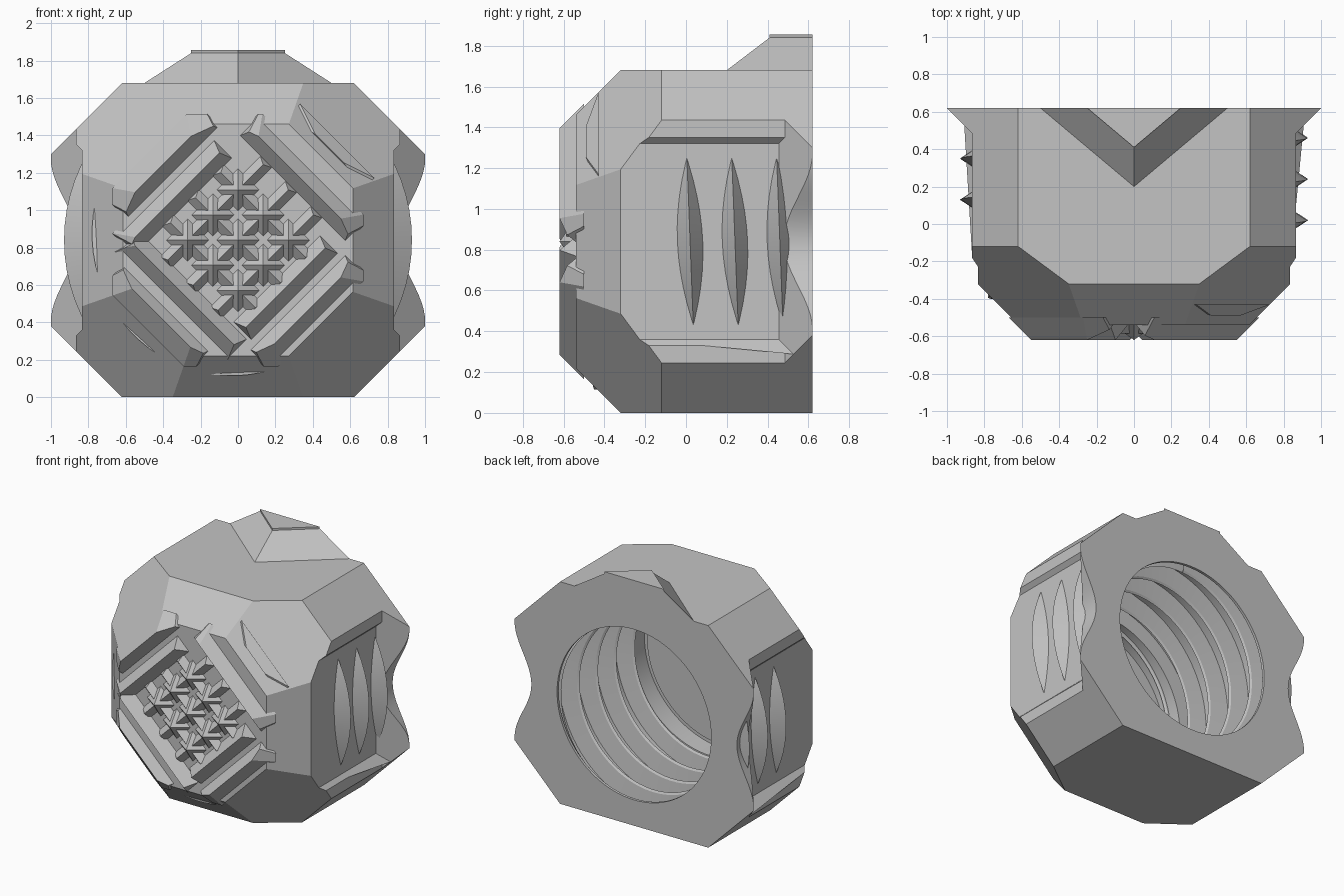
import bpy, bmesh, math
from mathutils import Vector, Matrix

if "Cube" in bpy.data.objects:
    bpy.data.objects.remove(bpy.data.objects["Cube"])

MID = 0.84            # height of the bore axis
grey = bpy.data.materials.new("matte_grey")
grey.use_nodes = True
grey.diffuse_color = (0.55, 0.55, 0.55, 1)
grey.node_tree.nodes["Principled BSDF"].inputs["Base Color"].default_value = (0.55, 0.55, 0.55, 1)

# Planes of the long bevels and the front bevels
planes = []
for sx in (-1, 1):
    planes += [((sx, -1, 0), 1.155), ((0, -1, sx), 1.16)]
    for sz in (-1, 1):
        planes += [((sx, 0, sz), 1.46), ((0.74 * sx, -1, 0.74 * sz), 1.2)]


def slice_to_bevels(bm, slack=0.0):
    for normal, offset in planes:
        n = Vector(normal)
        point = n * ((offset + slack) / n.length_squared) + Vector((0, 0, MID))
        out = bmesh.ops.bisect_plane(bm, geom=bm.verts[:] + bm.edges[:] + bm.faces[:],
                                     plane_co=point, plane_no=n, clear_outer=True)
        rim = [e for e in out["geom_cut"] if isinstance(e, bmesh.types.BMEdge)]
        if rim:
            bmesh.ops.holes_fill(bm, edges=rim)


def finish(bm, name):
    mesh = bpy.data.meshes.new(name)
    bmesh.ops.recalc_face_normals(bm, faces=bm.faces)
    bm.to_mesh(mesh)
    bm.free()
    mesh.materials.append(grey)
    ob = bpy.data.objects.new(name, mesh)
    bpy.context.collection.objects.link(ob)
    return ob


def hull(name, points, trimmed=False):
    bm = bmesh.new()
    verts = [bm.verts.new(p) for p in points]
    out = bmesh.ops.convex_hull(bm, input=verts)
    bmesh.ops.delete(bm, geom=out["geom_interior"], context="VERTS")
    bmesh.ops.dissolve_limit(bm, angle_limit=0.01, verts=bm.verts, edges=bm.edges)
    if trimmed:
        slice_to_bevels(bm, 0.015)
    return finish(bm, name)


def select(ob):
    bpy.ops.object.select_all(action="DESELECT")
    ob.select_set(True)
    bpy.context.view_layer.objects.active = ob


def cut(ob, cutter):
    mod = ob.modifiers.new("cut", "BOOLEAN")
    mod.operation, mod.solver, mod.object = "DIFFERENCE", "EXACT", cutter
    select(ob)
    bpy.ops.object.modifier_apply(modifier=mod.name)
    bpy.data.objects.remove(cutter)


def prism_along_y(name, outline, y0, y1):
    bm = bmesh.new()
    face = bm.faces.new([bm.verts.new((x, y0, MID + h)) for x, h in outline])
    out = bmesh.ops.extrude_face_region(bm, geom=[face])
    moved = [v for v in out["geom"] if isinstance(v, bmesh.types.BMVert)]
    bmesh.ops.translate(bm, verts=moved, vec=(0, y1 - y0, 0))
    return finish(bm, name)


def bore_cutter(radius, y0, y1):
    angles = [math.tau * i / 96 for i in range(96)]
    return prism_along_y("bore_cutter", [(radius * math.cos(a), radius * math.sin(a)) for a in angles], y0, y1)


# Body: a block sliced by the bevels
bm = bmesh.new()
bmesh.ops.create_cube(bm, size=1, matrix=Matrix.Translation((0, 0.04, MID)) @ Matrix.Diagonal((2, 1.16, 1.68, 1)))
slice_to_bevels(bm)
body = finish(bm, "body")

# Side panels: flared rear corners, sunken panel and a smoothly scooped rear edge
for s in (-1, 1):
    waist = [(0.865, -1), (0.865, 0.485), (1.2, 0.82), (1.2, -1)]
    cut(body, hull("waist_cutter", [(s * x, y, z) for x, y in waist for z in (-0.5, 2.2)]))
    panel = [(0.835, 0.48), (1.0, 0.645)]
    cut(body, hull("panel_cutter", [(s * x, y, MID + k * h) for x, h in panel
                                    for k in (-1, 1) for y in (-1, 0.455 + x - 0.835)]))
    scoop = [(s * 1.1, -0.44), (s * 1.1, 0.44)]
    for i in range(25):
        t = 1 - i / 12
        scoop.append((s * (1.001 - 0.141 * math.cos(t * math.pi / 2) ** 2), 0.44 * t))
    cut(body, prism_along_y("scoop_cutter", scoop, 0.3, 0.9))

# Bore: deep end, wide hollow for the thread, narrower rear mouth
cut(body, bore_cutter(0.67, -0.47, 0))
cut(body, bore_cutter(0.8, -0.31, 0.6))
cut(body, bore_cutter(0.645, 0.4, 0.8))

# Helical thread sheet, whose crests show through the side panels
PITCH, STEPS, TURNS = 0.22, 72, 5
profile = [(-0.11, 0.645), (-0.1, 0.66), (-0.085, 0.8), (0, 0.93), (0.085, 0.8), (0.1, 0.66), (0.11, 0.645)]
bm = bmesh.new()
rows = []
for i in range(STEPS * TURNS + 1):
    a = math.pi * 4.5 - math.tau * i / STEPS
    y = 0.02 - PITCH * a / math.tau
    reach = 0.93 if y > -0.04 else min(0.79, 1.09 + y)
    row = []
    for dy, r in profile:
        r = min(r, reach)
        h = max(-0.8, min(0.8, r * math.sin(a)))
        row.append(bm.verts.new((r * math.cos(a), max(-0.46, min(y + dy, 0.6)), MID + h)))
    rows.append(row)
for r0, r1 in zip(rows, rows[1:]):
    for j in range(len(profile) - 1):
        bm.faces.new((r0[j], r0[j + 1], r1[j + 1], r1[j]))
bmesh.ops.remove_doubles(bm, verts=bm.verts, dist=0.0005)
bmesh.ops.dissolve_degenerate(bm, edges=bm.edges, dist=0.0005)
thread = finish(bm, "bore_thread")


# Top crest: pointed wedge with a thin raised cap on the rear of the upper face
def wedge(name, layers):
    hull(name, [p for w, y, z in layers for p in ((-w, 0.62, z), (w, 0.62, z), (0, y, z))])


wedge("top_crest", [(0.5, 0.2, 1.67), (0.5, 0.2, 1.68), (0.25, 0.41, 1.84)])
wedge("top_crest_cap", [(0.25, 0.41, 1.83), (0.25, 0.41, 1.855)])


# Front tread: diagonal ridges, u runs up to the right and v up to the left
def spot(u, v, y):
    return ((u - v) * math.sqrt(0.5), y, MID + (u + v) * math.sqrt(0.5))


def ridge(name, along_u, offset, start, end, half=0.1, top=-0.62, base=-0.5, slope=0.04):
    pts = []
    for t, tip in ((start, start + slope), (end, end - slope)):
        for along, side, y in ((t, offset - half, base), (t, offset + half, base), (tip, offset, top)):
            pts.append(spot(along, side, y) if along_u else spot(side, along, y))
    return hull(name, pts, True)


ridge("tread_upper_left_outer", True, 0.57, -0.34, 0.36)
ridge("tread_upper_left_inner", True, 0.4, -0.45, 0.3)
ridge("tread_lower_right_outer", True, -0.53, -0.38, 0.36)
ridge("tread_lower_right_inner", True, -0.36, -0.34, 0.34)
ridge("tread_upper_right", False, 0.47, -0.42, 0.4)
ridge("tread_lower_left_inner", False, -0.41, -0.42, 0.42)
ridge("tread_lower_left_outer", False, -0.6, -0.32, 0.34)
ridge("tread_upper_right_lens", False, 0.7, -0.28, 0.28, 0.05, -0.5, -0.43, 0.2)

# Waffle grid with raised studs in the middle of the tread
for i in (-1, 0, 1):
    ridge("grid_bar_rising", True, i * 0.19, -0.38, 0.42, 0.08, -0.585)
    ridge("grid_bar_falling", False, i * 0.19, -0.36, 0.36, 0.08, -0.585)
    for j in (-1, 0, 1):
        u, v = i * 0.19, j * 0.19
        base = [spot(u + du, v + dv, -0.53) for du in (-0.09, 0.09) for dv in (-0.09, 0.09)]
        hull("grid_stud", base + [spot(u, v, -0.62)])

# Smooth the curved surfaces, keep creases sharp
for ob in (body, thread):
    select(ob)
    bpy.ops.object.shade_smooth_by_angle(angle=math.radians(25))
